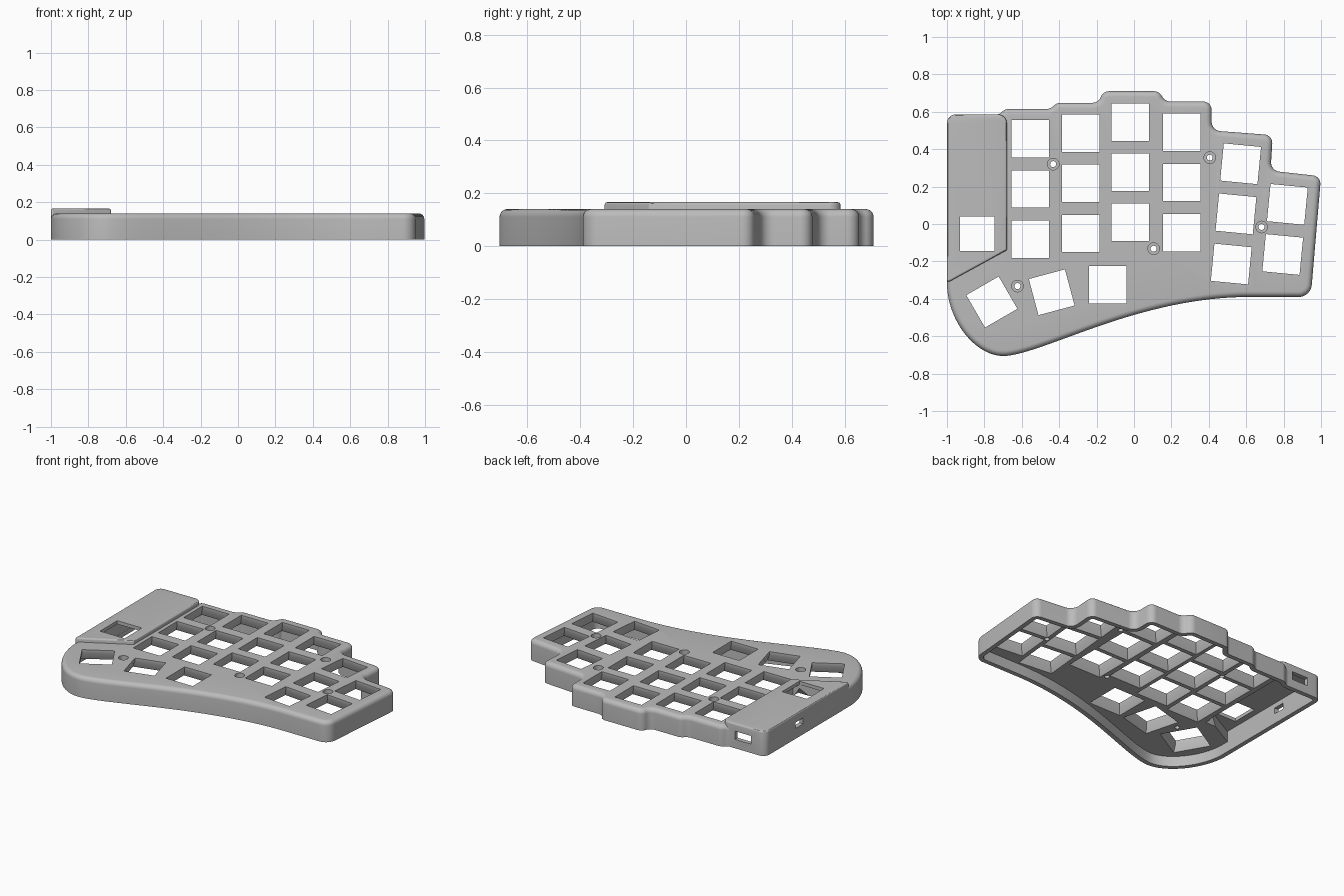
import bpy, bmesh, math
from mathutils import Vector, Matrix
from mathutils.geometry import interpolate_bezier

if "Cube" in bpy.data.objects:
    bpy.data.objects.remove(bpy.data.objects["Cube"])

grey = bpy.data.materials.new("case grey")
grey.use_nodes = True
grey.diffuse_color = (0.5, 0.5, 0.5, 1)
grey.node_tree.nodes["Principled BSDF"].inputs["Base Color"].default_value = (0.5, 0.5, 0.5, 1)


def rounded(corners, steps=8):
    """Replace each (x, y, radius) corner by an arc."""
    pts = [Vector(c[:2]) for c in corners]
    out = []
    for i, c in enumerate(corners):
        p, a, b = pts[i], pts[i - 1] - pts[i], pts[(i + 1) % len(pts)] - pts[i]
        if c[2] == 0:
            out.append(p)
            continue
        half = a.angle(b) / 2
        t = min(c[2] / math.tan(half), a.length * 0.48, b.length * 0.48)
        a.normalize()
        b.normalize()
        centre = p + (a + b).normalized() * t / math.cos(half)
        r = t * math.tan(half)
        u, v = p + a * t - centre, p + b * t - centre
        out += [centre + u.slerp(v, k / steps).normalized() * r for k in range(steps + 1)]
    return out


def inset(pts, d):
    """Move a counter-clockwise outline inward by d."""
    out = []
    for i, p in enumerate(pts):
        e1 = (p - pts[i - 1]).normalized()
        e2 = (pts[(i + 1) % len(pts)] - p).normalized()
        n = Vector((-e1.y - e2.y, e1.x + e2.x))
        out.append(p + n * d / (1 + e1.dot(e2)))
    return out


def loft(bm, rings):
    """Closed solid through (outline, height) rings."""
    loops = [[bm.verts.new((p[0], p[1], z)) for p in pts] for pts, z in rings]
    n = len(loops[0])
    for lo, hi in zip(loops, loops[1:]):
        for i in range(n):
            j = (i + 1) % n
            bm.faces.new((lo[i], lo[j], hi[j], hi[i]))
    bm.faces.new(loops[0][::-1])
    bm.faces.new(loops[-1])


def make(name, bm):
    bmesh.ops.recalc_face_normals(bm, faces=bm.faces)
    me = bpy.data.meshes.new(name)
    bm.to_mesh(me)
    bm.free()
    me.materials.append(grey)
    ob = bpy.data.objects.new(name, me)
    bpy.context.collection.objects.link(ob)
    return ob


def slab(name, pts, top, fillet, steps):
    """Extruded outline with a rounded top edge."""
    rings = [(pts, 0)]
    for k in range(steps + 1):
        a = math.pi / 2 * k / steps
        rings.append((inset(pts, fillet * (1 - math.cos(a))), top - fillet + fillet * math.sin(a)))
    bm = bmesh.new()
    loft(bm, rings)
    return make(name, bm)


def ngon(centre, radius, sides, turn=0.0):
    return [Vector(centre) + Vector((radius, 0)) @ Matrix.Rotation(-turn - math.tau * k / sides, 2)
            for k in range(sides)]


def rect(x0, x1, y0, y1):
    return [Vector(p) for p in ((x0, y0), (x1, y0), (x1, y1), (x0, y1))]


# Case outline: stepped back edge, then the curved palm edge and thumb corner
steps_edge = rounded([
    (-1, -0.315, 0), (-1, 0.585, 0.045), (-0.72, 0.585, 0.05), (-0.69, 0.615, 0.05),
    (-0.45, 0.615, 0.05), (-0.41, 0.648, 0.05), (-0.19, 0.648, 0.05), (-0.165, 0.71, 0.05),
    (0.135, 0.71, 0.05), (0.165, 0.655, 0.05), (0.415, 0.655, 0.045), (0.415, 0.5, 0.05),
    (0.742, 0.475, 0.045), (0.73, 0.285, 0.05), (1, 0.255, 0.045), (0.945, -0.39, 0.07),
    (0.65, -0.39, 0)])


def curve(*p):
    return [Vector(v[:2]) for v in interpolate_bezier(*[Vector((x, y, 0)) for x, y in p], 28)][1:]


palm = curve((0.65, -0.39), (0.05, -0.38), (-0.45, -0.68), (-0.68, -0.705))
thumb = curve((-0.68, -0.705), (-0.84, -0.72), (-1, -0.52), (-1, -0.315))[:-1]
outline = (steps_edge + palm + thumb)[::-1]

body = slab("case_body", outline, 0.14, 0.03, 6)
lid_outline = rounded([(-1, -0.315, 0.01), (-0.68, -0.14, 0.01), (-0.68, 0.585, 0.045), (-1, 0.585, 0.045)])
lid = slab("controller_lid", lid_outline, 0.166, 0.01, 3)

# Hollow underside, deeper below the lid
bm = bmesh.new()
inner = inset(outline, 0.03)
loft(bm, [(inner, -0.1), (inner, 0.07)])
cavity = make("cavity_cutter", bm)

bm = bmesh.new()
pocket_pts = [Vector(p) for p in ((-0.971, -0.27), (-0.71, -0.125), (-0.71, 0.556), (-0.971, 0.556))]
loft(bm, [(pocket_pts, 0.03), (pocket_pts, 0.143)])
pocket = make("pocket_cutter", bm)

# Key openings, flared below the top plate
keys = [(x, y - 0.268 * row, 0) for x, y in ((-0.555, 0.455), (-0.285, 0.485), (-0.02, 0.545), (0.255, 0.49))
        for row in range(3)]
keys += [(0.57 - 0.025 * row, 0.322 - 0.268 * row, -5.5) for row in range(3)]
keys += [(0.82 - 0.025 * row, 0.105 - 0.268 * row, -5.5) for row in range(2)]
keys += [(-0.14, -0.325, 0), (-0.44, -0.365, 15), (-0.76, -0.417, 30), (-0.837, -0.052, 0)]
bm = bmesh.new()
for x, y, angle in keys:
    turn = math.radians(angle + 45)
    size = 0.092 if x < -0.8 else 0.1
    wide, narrow = (ngon((x, y), s * math.sqrt(2), 4, turn) for s in (0.12, size))
    loft(bm, [(wide, 0.03), (wide, 0.07), (narrow, 0.118), (narrow, 0.25)])
key_holes = make("key_cutter", bm)

# Screw holes with counterbores
bm = bmesh.new()
for c in ((-0.432, 0.32), (0.405, 0.355), (0.682, -0.016), (0.105, -0.132), (-0.623, -0.332)):
    bore, head = ngon(c, 0.016, 24), ngon(c, 0.031, 24)
    loft(bm, [(bore, 0), (bore, 0.11), (head, 0.11), (head, 0.25)])
screws = make("screw_cutter", bm)

# Cable port in the back wall and small port in the side wall
bm = bmesh.new()
for pts, z0, z1 in ((rect(-0.895, -0.775, 0.5, 0.7), 0.06, 0.115), (rect(-1.1, -0.9, 0.18, 0.26), 0.07, 0.11)):
    loft(bm, [(pts, z0), (pts, z1)])
ports = make("port_cutter", bm)

# Cut both parts with every cutter, then keep only the results
cutters = [cavity, pocket, key_holes, screws, ports]
for ob in (body, lid):
    for cutter in cutters:
        cutter.hide_render = True
        mod = ob.modifiers.new(cutter.name, "BOOLEAN")
        mod.operation = "DIFFERENCE"
        mod.solver = "EXACT"
        mod.object = cutter
    graph = bpy.context.evaluated_depsgraph_get()
    mesh = bpy.data.meshes.new_from_object(ob.evaluated_get(graph))
    ob.modifiers.clear()
    ob.data = mesh
for cutter in cutters:
    bpy.data.objects.remove(cutter)

bpy.ops.object.select_all(action="DESELECT")
for ob in (body, lid):
    ob.select_set(True)
bpy.context.view_layer.objects.active = body
bpy.ops.object.shade_smooth_by_angle(angle=math.radians(30))
